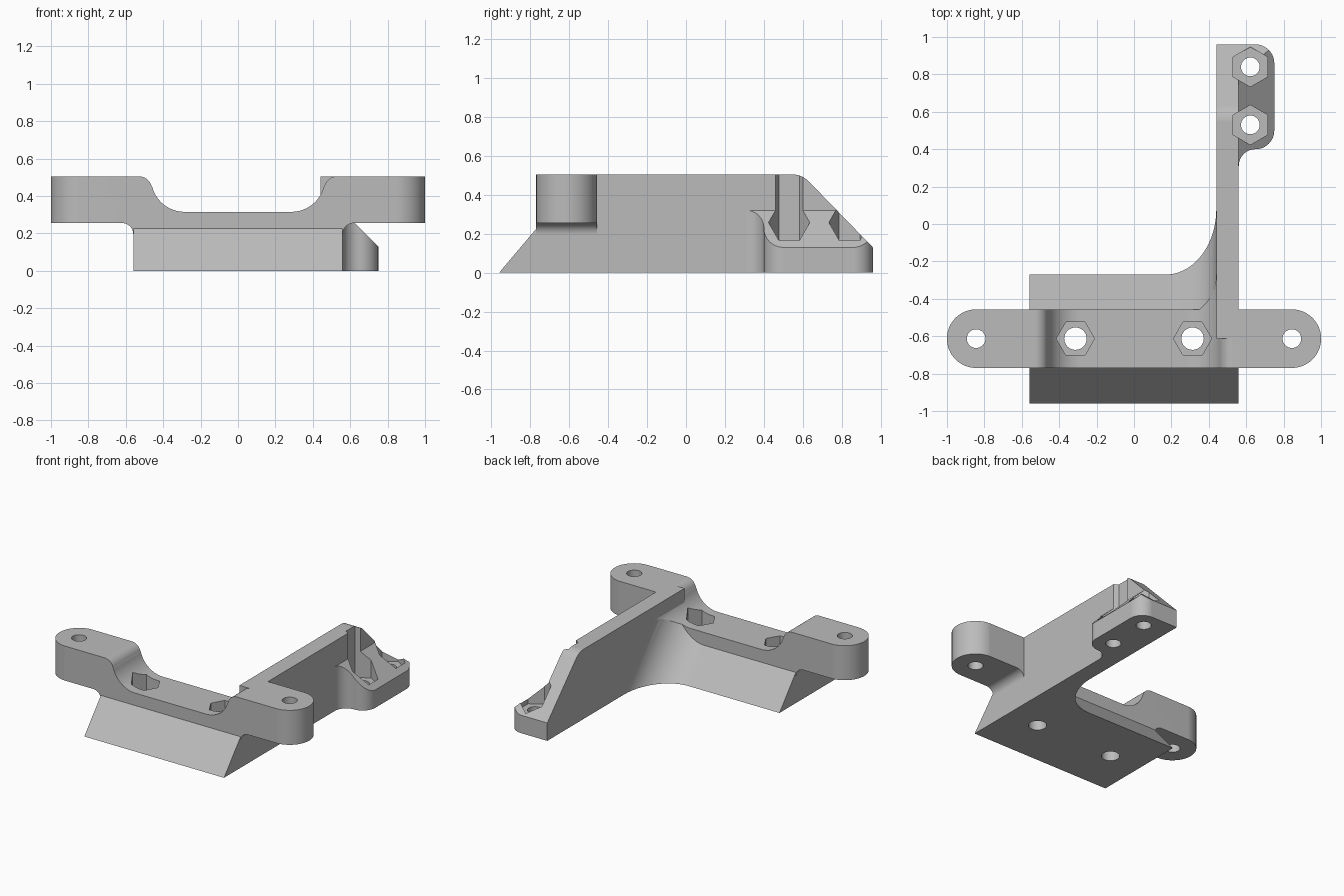
import bpy, bmesh, math
from mathutils import Vector

cube = bpy.data.objects.get("Cube")
if cube:
    bpy.data.objects.remove(cube, do_unlink=True)

grey = bpy.data.materials.new("plain grey")
grey.use_nodes = True
COLOUR = (0.5, 0.5, 0.5, 1)
grey.diffuse_color = COLOUR
grey.node_tree.nodes["Principled BSDF"].inputs["Base Color"].default_value = COLOUR


def arc(cx, cy, rx, a0, a1, ry=None, n=16):
    """Points on an elliptical arc, angles in degrees."""
    ry = ry or rx
    angles = [math.radians(a0 + (a1 - a0) * i / n) for i in range(n + 1)]
    return [(cx + rx * math.cos(a), cy + ry * math.sin(a)) for a in angles]


def prism(name, pts, axis, lo, hi, shear=(0, 0, 0)):
    """Extrude a 2D outline along an axis, optionally leaning."""
    place = {"x": lambda a, b, c: (c, a, b),
             "y": lambda a, b, c: (a, c, b),
             "z": lambda a, b, c: (a, b, c)}[axis]
    bm = bmesh.new()
    face = bm.faces.new([bm.verts.new(place(a, b, lo)) for a, b in pts])
    new = bmesh.ops.extrude_face_region(bm, geom=[face])["geom"]
    move = Vector(place(0, 0, hi - lo)) + Vector(shear)
    bmesh.ops.translate(bm, vec=move, verts=[v for v in new if isinstance(v, bmesh.types.BMVert)])
    bmesh.ops.recalc_face_normals(bm, faces=bm.faces)
    mesh = bpy.data.meshes.new(name)
    bm.to_mesh(mesh)
    bm.free()
    mesh.materials.append(grey)
    obj = bpy.data.objects.new(name, mesh)
    bpy.context.collection.objects.link(obj)
    return obj


def combine(target, tool, operation):
    """Apply a boolean and drop the tool."""
    mod = target.modifiers.new("boolean", "BOOLEAN")
    mod.operation, mod.object, mod.solver = operation, tool, "EXACT"
    bpy.context.view_layer.objects.active = target
    bpy.ops.object.modifier_apply(modifier=mod.name)
    bpy.data.objects.remove(tool, do_unlink=True)


def mirrored(half):
    return half + [(-x, y) for x, y in reversed(half)]


TOP, SEAT = 0.505, 0.13
MID = -0.613

# Front silhouette: foot, underside fillet, ear and saddle
front_half = ([(0.56, 0)] + arc(0.62, 0.195, 0.06, 180, 90) + [(1.05, 0.255), (1.05, TOP)]
              + arc(0.53, 0.435, 0.07, 90, 165)
              + arc(0.285, 0.495, 0.18, -15, -90))
front_outline = mirrored(front_half)

# Crossbar with sloped foot
side_outline = [(-0.96, 0), (-0.77, 0.225), (-0.77, TOP), (-0.457, TOP), (-0.457, 0.222), (-0.27, 0)]
plan_half = ([(0.56, -1), (0.56, -0.77)] + arc(0.844, MID, 0.1565, -90, 90, n=32)
             + [(0.56, -0.4565), (0.56, -0.1)])
bracket = prism("mounting_bracket", side_outline, "x", -1.1, 1.1)
combine(bracket, prism("front_trim", front_outline, "y", -1.2, 0.2), "INTERSECT")
combine(bracket, prism("plan_trim", mirrored(plan_half), "z", -0.1, 0.8), "INTERSECT")

# Leaning web that blends the foot into the arm
web_outline = arc(0.17, 0.08, 0.27, -90, 0, 0.35, 24) + [(0.5, 0.08), (0.5, -0.3), (0.17, -0.3)]
web = prism("corner_web", web_outline, "z", 0, TOP, (0, -0.427, 0))
combine(web, prism("web_trim", front_outline, "y", -1.2, 0.2), "INTERSECT")
combine(bracket, web, "UNION")

# Long arm with a sloped, rounded end
arm_outline = ([(MID, 0), (0.96, 0), (0.96, SEAT)]
               + arc(0.545, 0.385, 0.12, 45, 90) + [(MID, TOP)])
combine(bracket, prism("arm", arm_outline, "x", 0.44, 0.56), "UNION")

# Side tab with a sloped gusset
tab_outline = ([(0.5, 0.31)] + arc(0.65, 0.31, 0.09, 180, 90) + arc(0.65, 0.5, 0.1, -90, 0)
               + arc(0.65, 0.86, 0.1, 0, 90) + [(0.5, 0.96)])
tab = prism("side_tab", tab_outline, "z", 0, 0.6)
gusset = [(0.4, 0), (0.75, 0), (0.75, SEAT), (0.56, 0.32), (0.4, 0.32)]
combine(tab, prism("gusset_trim", gusset, "y", 0, 1.2), "INTERSECT")
combine(tab, prism("slope_trim", arm_outline, "x", 0.3, 0.9), "INTERSECT")
combine(bracket, tab, "UNION")


# Bolt holes and hexagonal nut pockets: x, y, hole radius, pocket radius, turn
fixings = [(side * 0.844, MID, 0.05, 0, 0) for side in (-1, 1)]
fixings += [(side * 0.313, MID, 0.06, 0.102, 0) for side in (-1, 1)]
fixings += [(0.622, y, 0.05, 0.106, 30) for y in (0.53, 0.84)]
for x, y, hole, pocket, turn in fixings:
    circle = arc(x, y, hole, 0, 360, n=32)[:-1]
    combine(bracket, prism("bolt_hole", circle, "z", -0.2, 0.8), "DIFFERENCE")
    if pocket:
        hexagon = arc(x, y, pocket, turn, turn + 360, n=6)[:-1]
        combine(bracket, prism("nut_pocket", hexagon, "z", SEAT, 0.8), "DIFFERENCE")

# Smooth the fillets and keep the edges crisp
bpy.ops.object.select_all(action="DESELECT")
bracket.select_set(True)
bpy.context.view_layer.objects.active = bracket
bpy.ops.object.shade_smooth_by_angle(angle=math.radians(25))
weighted = bracket.modifiers.new("weighted normals", "WEIGHTED_NORMAL")
weighted.keep_sharp = True
